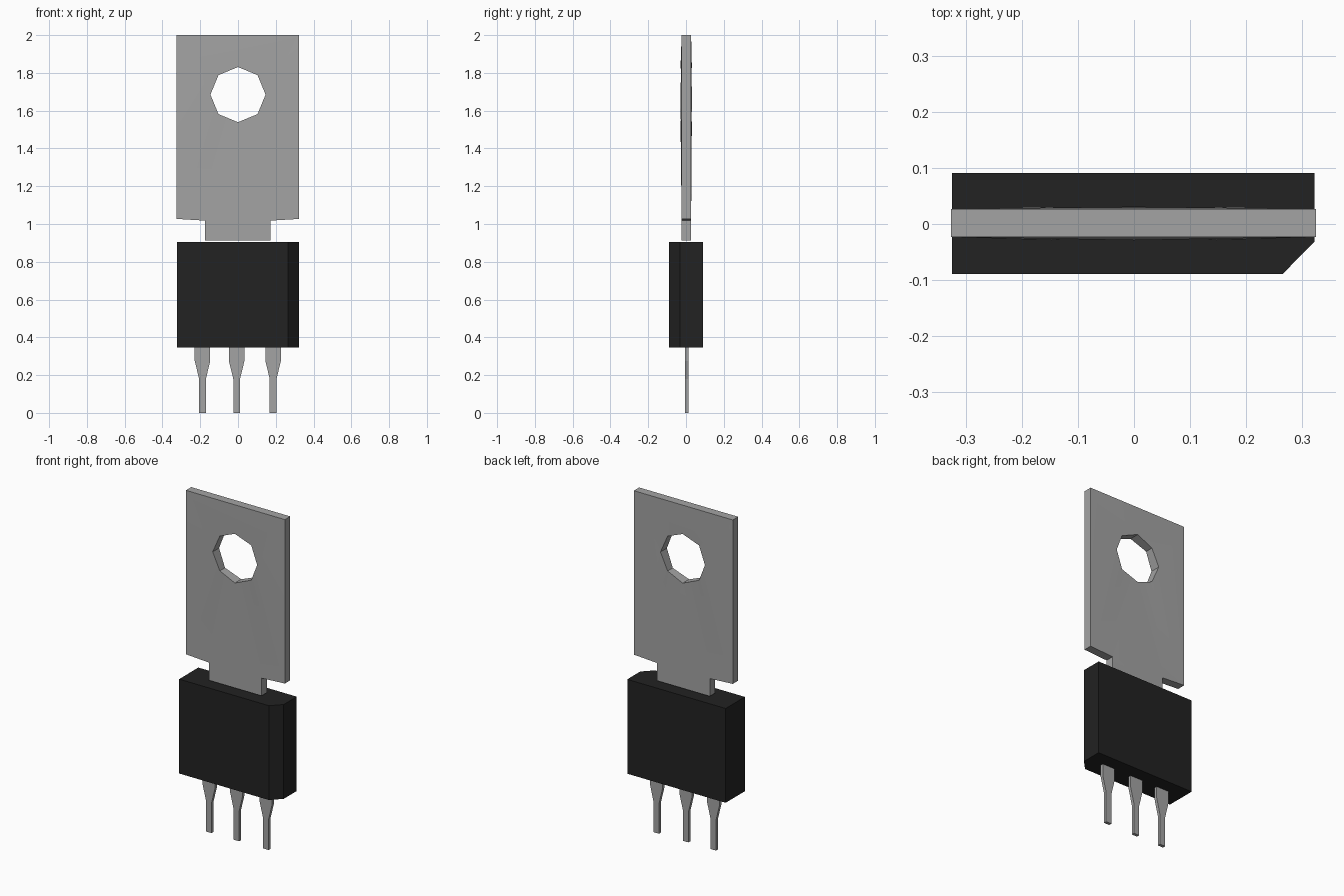
import bpy, bmesh
from math import sin, cos, pi

cube = bpy.data.objects.get("Cube")
if cube:
    bpy.data.objects.remove(cube)


def material(name, value):
    mat = bpy.data.materials.new(name)
    mat.use_nodes = True
    color = (value, value, value, 1)
    mat.diffuse_color = color
    mat.node_tree.nodes["Principled BSDF"].inputs["Base Color"].default_value = color
    return mat


metal = material("grey metal", 0.37)
plastic = material("black plastic", 0.016)


def finish(name, bm, mat):
    bmesh.ops.recalc_face_normals(bm, faces=bm.faces)
    mesh = bpy.data.meshes.new(name)
    bm.to_mesh(mesh)
    bm.free()
    mesh.materials.append(mat)
    obj = bpy.data.objects.new(name, mesh)
    bpy.context.collection.objects.link(obj)
    return obj


def prism(name, points, offset, mat):
    """Extrude a flat outline of 3D points along an offset."""
    bm = bmesh.new()
    face = bm.faces.new([bm.verts.new(p) for p in points])
    new = bmesh.ops.extrude_face_region(bm, geom=[face])["geom"]
    bmesh.ops.translate(bm, vec=offset,
                        verts=[v for v in new if isinstance(v, bmesh.types.BMVert)])
    return finish(name, bm, mat)


# Plastic body with one chamfered front corner
plan = [(-0.324, -0.089), (0.265, -0.089), (0.322, -0.031), (0.322, 0.091), (-0.324, 0.091)]
prism("body", [(x, y, 0.345) for x, y in plan], (0, 0, 0.56), plastic)

# Three leads, wide at the body and tapering to narrow pins
half = [(0.018, 0), (0.018, 0.18), (0.041, 0.275), (0.041, 0.345)]
outline = half + [(-x, z) for x, z in reversed(half)]
for side, cx in (("right", -0.188), ("middle", -0.007), ("left", 0.186)):
    prism(f"{side}_lead", [(cx + x, -0.005, z) for x, z in outline], (0, 0.018, 0), metal)

# Mounting tab: stepped outline around an octagonal hole with a slightly swollen rim
tab = [(-0.175, 0.913), (0.171, 0.913), (0.171, 1.018), (0.324, 1.027),
       (0.324, 2), (-0.326, 2), (-0.326, 1.027), (-0.175, 1.018)]
hole = [(0.146 * cos(i * pi / 4), 1.685 + 0.146 * sin(i * pi / 4)) for i in range(8)]
bm = bmesh.new()
loops = []
for sign in (-1, 1):
    outer = [bm.verts.new((x, 0.002 + sign * 0.025, z)) for x, z in tab]
    rim = [bm.verts.new((x, 0.001 + sign * (0.024 if i % 2 else 0.03), z))
           for i, (x, z) in enumerate(hole)]
    edges = [bm.edges.new((ring[i], ring[i - 1])) for ring in (outer, rim) for i in range(8)]
    bmesh.ops.triangle_fill(bm, edges=edges, use_beauty=True, normal=(0, sign, 0))
    loops.append((outer, rim))
for front, back in zip(*loops):
    for i in range(8):
        bm.faces.new((front[i - 1], front[i], back[i], back[i - 1]))
tab_obj = finish("mounting_tab", bm, metal)
bpy.context.view_layer.objects.active = tab_obj
tab_obj.select_set(True)
bpy.ops.object.shade_smooth_by_angle(angle=pi / 6)
